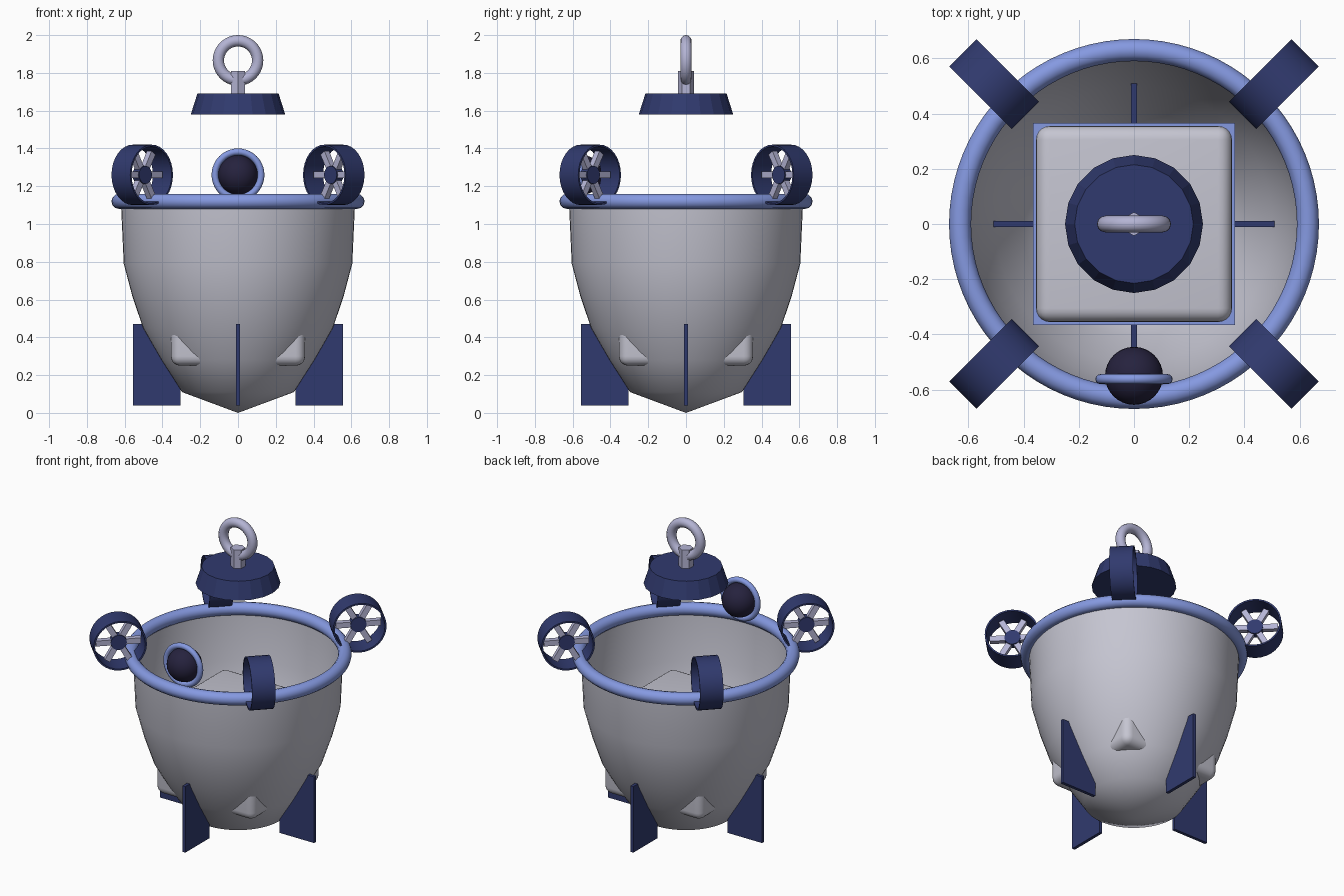
import bpy, bmesh, math
from math import pi, cos, sin
from mathutils import Matrix, Vector

cube = bpy.data.objects.get("Cube")
if cube:
    bpy.data.objects.remove(cube, do_unlink=True)


def material(name, rgb):
    m = bpy.data.materials.new(name)
    m.use_nodes = True
    m.diffuse_color = (*rgb, 1)
    m.node_tree.nodes["Principled BSDF"].inputs["Base Color"].default_value = (*rgb, 1)
    return m


GREY = material("pale_grey", (0.56, 0.56, 0.64))
NAVY = material("navy_blue", (0.030, 0.042, 0.156))
BLUE = material("soft_blue", (0.235, 0.319, 0.752))
DARK = material("dark_glass", (0.019, 0.016, 0.048))
LILAC = material("pale_lilac", (0.456, 0.456, 0.66))


def finish(bm, name, mat, matrix=None, angle=None):
    """Turn a bmesh into an object; angle sets smooth shading."""
    if matrix is not None:
        bm.transform(matrix)
    bmesh.ops.recalc_face_normals(bm, faces=bm.faces)
    me = bpy.data.meshes.new(name)
    bm.to_mesh(me)
    bm.free()
    me.materials.append(mat)
    ob = bpy.data.objects.new(name, me)
    bpy.context.collection.objects.link(ob)
    if angle:
        bpy.ops.object.select_all(action='DESELECT')
        ob.select_set(True)
        bpy.context.view_layer.objects.active = ob
        bpy.ops.object.shade_smooth_by_angle(angle=angle)
    return ob


def lathe(name, mat, profile, segments, closed=False, matrix=None, angle=None):
    """Spin (radius, height) points around z."""
    bm = bmesh.new()
    verts = [bm.verts.new((r, 0, z)) for r, z in profile]
    edges = [bm.edges.new(p) for p in zip(verts, verts[1:])]
    if closed:
        edges.append(bm.edges.new((verts[-1], verts[0])))
    bmesh.ops.spin(bm, geom=verts + edges, axis=(0, 0, 1), cent=(0, 0, 0),
                   angle=2 * pi, steps=segments, use_duplicate=False)
    bmesh.ops.remove_doubles(bm, verts=bm.verts, dist=1e-5)
    return finish(bm, name, mat, matrix, angle)


def torus(name, mat, major, minor, matrix, segments=64):
    ring = [(major + minor * cos(i * pi / 6), minor * sin(i * pi / 6)) for i in range(12)]
    return lathe(name, mat, ring, segments, True, matrix, pi)


def box(name, mat, size, centre, matrix=None, bevel=0):
    bm = bmesh.new()
    bmesh.ops.create_cube(bm, size=1)
    bm.transform(Matrix.Translation(centre) @ Matrix.Diagonal((*size, 1)))
    if bevel:
        bmesh.ops.bevel(bm, geom=bm.edges[:], offset=bevel, segments=5,
                        profile=0.5, affect='EDGES')
    return finish(bm, name, mat, matrix, 0.6 if bevel else None)


def cylinder(name, mat, r1, r2, depth, sides, matrix, angle=None):
    bm = bmesh.new()
    bmesh.ops.create_cone(bm, cap_ends=True, segments=sides, radius1=r1, radius2=r2, depth=depth)
    return finish(bm, name, mat, matrix, angle)


move = Matrix.Translation
FACE_FRONT = Matrix.Rotation(pi / 2, 4, 'X')

# Open pot-shaped hull and its rim
lathe("hull", GREY, [(0, 0), (0.296, 0.11), (0.405, 0.28), (0.503, 0.45),
                     (0.56, 0.62), (0.605, 0.79), (0.62, 1.12)], 64, angle=pi)
torus("hull_rim", BLUE, 0.63, 0.04, move((0, 0, 1.12)), 80)

# Rounded inner box, whose lower corners poke through the hull, and its plate
box("inner_box", GREY, (0.71, 0.71, 0.56), (0, 0, 0.53), bevel=0.05)
box("inner_plate", BLUE, (0.73, 0.73, 0.03), (0, 0, 0.66))

# Four fins
for i in range(4):
    box(f"fin_{i + 1}", NAVY, (0.25, 0.02, 0.43), (0.43, 0, 0.255),
        Matrix.Rotation(i * pi / 2, 4, 'Z'))

# Four ducted fans on the diagonals of the rim
for i in range(4):
    place = (Matrix.Rotation(pi / 4 + i * pi / 2, 4, 'Z')
             @ move((0.717, 0, 1.26)) @ FACE_FRONT)
    lathe(f"fan_duct_{i + 1}", NAVY,
          [(0.16, -0.07), (0.16, 0.07), (0.15, 0.07), (0.15, -0.07)],
          32, True, place, 0.6)
    cylinder(f"fan_hub_{i + 1}", NAVY, 0.048, 0.048, 0.05, 16, place, 0.6)
    for k in range(3):
        box(f"fan_spoke_{i + 1}_{k + 1}", LILAC, (0.27, 0.035, 0.035), (0, 0, 0),
            place @ Matrix.Rotation(k * pi / 3, 4, 'Z'))

# Round lamp at the front
bm = bmesh.new()
bmesh.ops.create_uvsphere(bm, u_segments=32, v_segments=16, radius=0.105)
finish(bm, "lamp_glass", DARK, move((0, -0.55, 1.26)), pi)
torus("lamp_ring", BLUE, 0.122, 0.018, move((0, -0.562, 1.26)) @ FACE_FRONT, 40)

# Floating lid with its post and lifting ring
cylinder("lid", NAVY, 0.25, 0.215, 0.11, 20, move((0, 0, 1.635)))
cylinder("lid_post", LILAC, 0.043, 0.043, 0.13, 6, move((0, 0, 1.745)))
torus("lifting_ring", LILAC, 0.104, 0.03, move((0, 0, 1.866)) @ FACE_FRONT, 40)
